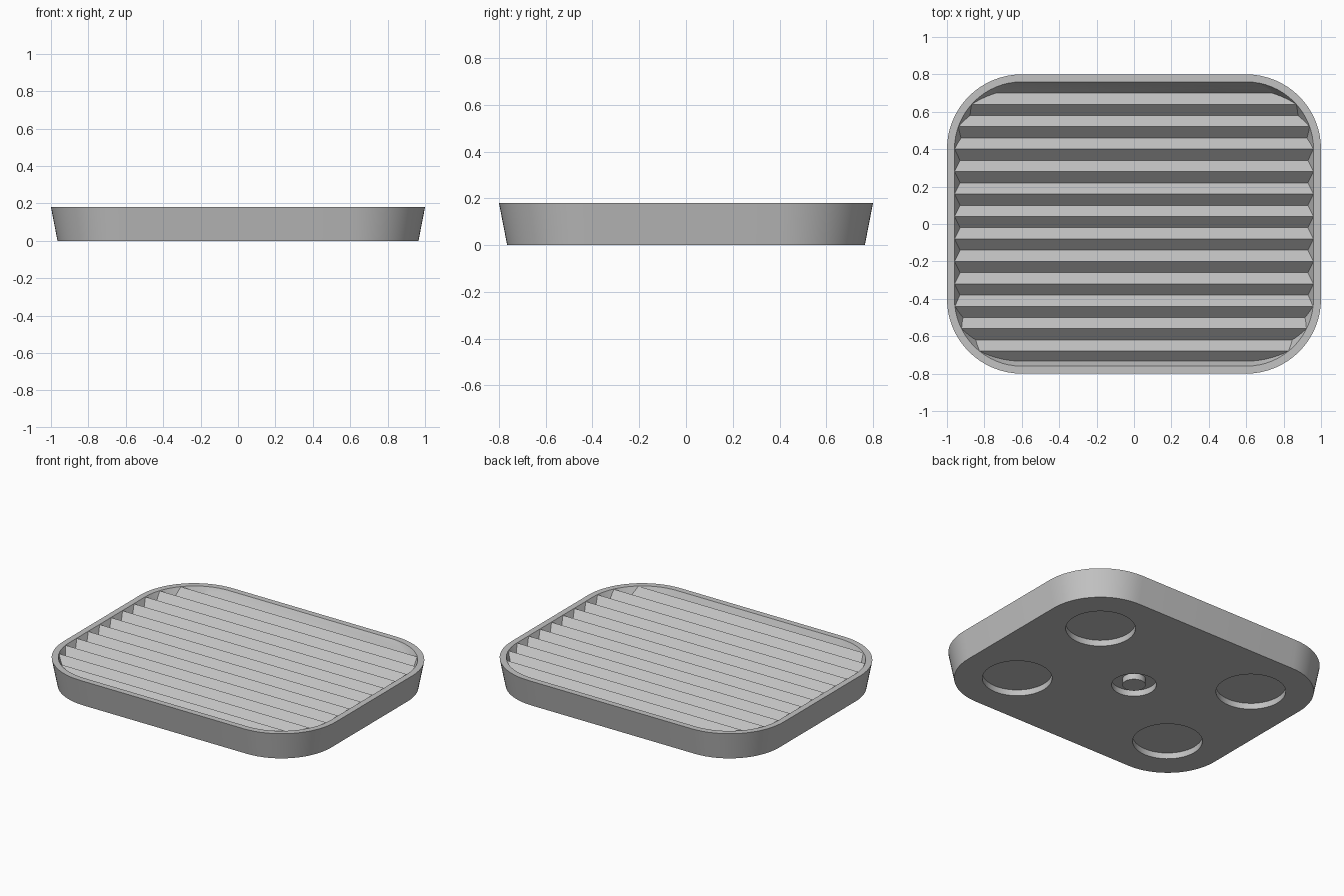
import bpy
import bmesh
import math

if "Cube" in bpy.data.objects:
    bpy.data.objects.remove(bpy.data.objects["Cube"], do_unlink=True)

HEIGHT, DEPTH, PITCH = 0.18, 0.06, 0.12
CORE_X, CORE_Y = 0.6, 0.4          # centres of the corner arcs

grey = bpy.data.materials.new("plain_grey")
grey.use_nodes = True
colour = (0.54, 0.54, 0.54, 1)
grey.diffuse_color = colour
grey.node_tree.nodes["Principled BSDF"].inputs["Base Color"].default_value = colour


def loft(name, rings):
    """Solid skinned through a stack of closed rings of points."""
    bm = bmesh.new()
    loops = [[bm.verts.new(p) for p in ring] for ring in rings]
    n = len(loops[0])
    for a, b in zip(loops, loops[1:]):
        for i in range(n):
            j = (i + 1) % n
            bm.faces.new((a[i], a[j], b[j], b[i]))
    bm.faces.new(loops[0][::-1])
    bm.faces.new(loops[-1])
    bmesh.ops.recalc_face_normals(bm, faces=bm.faces[:])
    mesh = bpy.data.meshes.new(name)
    bm.to_mesh(mesh)
    bm.free()
    mesh.materials.append(grey)
    ob = bpy.data.objects.new(name, mesh)
    bpy.context.collection.objects.link(ob)
    return ob


def rounded(radius, z, steps=16):
    """Rounded rectangle around the fixed corner centres."""
    ring = []
    for q, (sx, sy) in enumerate(((1, 1), (-1, 1), (-1, -1), (1, -1))):
        for k in range(steps + 1):
            t = (q + k / steps) * math.pi / 2
            ring.append((sx * CORE_X + radius * math.cos(t),
                         sy * CORE_Y + radius * math.sin(t), z))
    return ring


def cylinder(name, x, y, r, z0, z1, n=48):
    def ring(z):
        return [(x + r * math.cos(math.tau * k / n),
                 y + r * math.sin(math.tau * k / n), z) for k in range(n)]
    return loft(name, [ring(z0), ring(z1)])


def subtract(target, cutter):
    """Cut one solid from another and discard the cutter."""
    cutter.hide_render = True
    mod = target.modifiers.new("cut", 'BOOLEAN')
    mod.operation = 'DIFFERENCE'
    mod.solver = 'EXACT'
    mod.object = cutter
    bpy.context.view_layer.objects.active = target
    bpy.ops.object.modifier_apply(modifier=mod.name)
    bpy.data.objects.remove(cutter, do_unlink=True)


# Tapered tray body
tray = loft("ridged_tray", [rounded(0.365, 0), rounded(0.4, HEIGHT)])

# Hollow with sloping walls, its underside shaped by the ridges
hollow = loft("hollow_cutter", [rounded(0.36 + (z - HEIGHT) / 2, z) for z in (0.1, 0.22)])
profile = [(-0.92, 0.05)]
for k in range(-8, 8):
    peak = 0.04 + k * PITCH
    profile += [(peak, HEIGHT - 0.001), (peak + PITCH / 2, HEIGHT - DEPTH)]
profile.append((1.0, 0.05))
ridges = loft("ridge_cutter", [[(x, y, z) for y, z in profile] for x in (-1.1, 1.1)])
subtract(hollow, ridges)
subtract(tray, hollow)

# Four round foot recesses underneath
for sx in (-1, 1):
    for sy in (-1, 1):
        subtract(tray, cylinder("foot_recess", sx * 0.59, sy * 0.39, 0.21, -0.05, 0.04))

# Central ring recess with a post left standing
ring_cut = cylinder("centre_recess", 0, 0, 0.135, -0.05, 0.04)
subtract(ring_cut, cylinder("centre_post", 0, 0, 0.07, -0.1, 0.1))
subtract(tray, ring_cut)

# Smooth the rounded corners, keep the ridges crisp
bpy.ops.object.select_all(action='DESELECT')
tray.select_set(True)
bpy.context.view_layer.objects.active = tray
bpy.ops.object.shade_smooth_by_angle(angle=math.radians(30))
